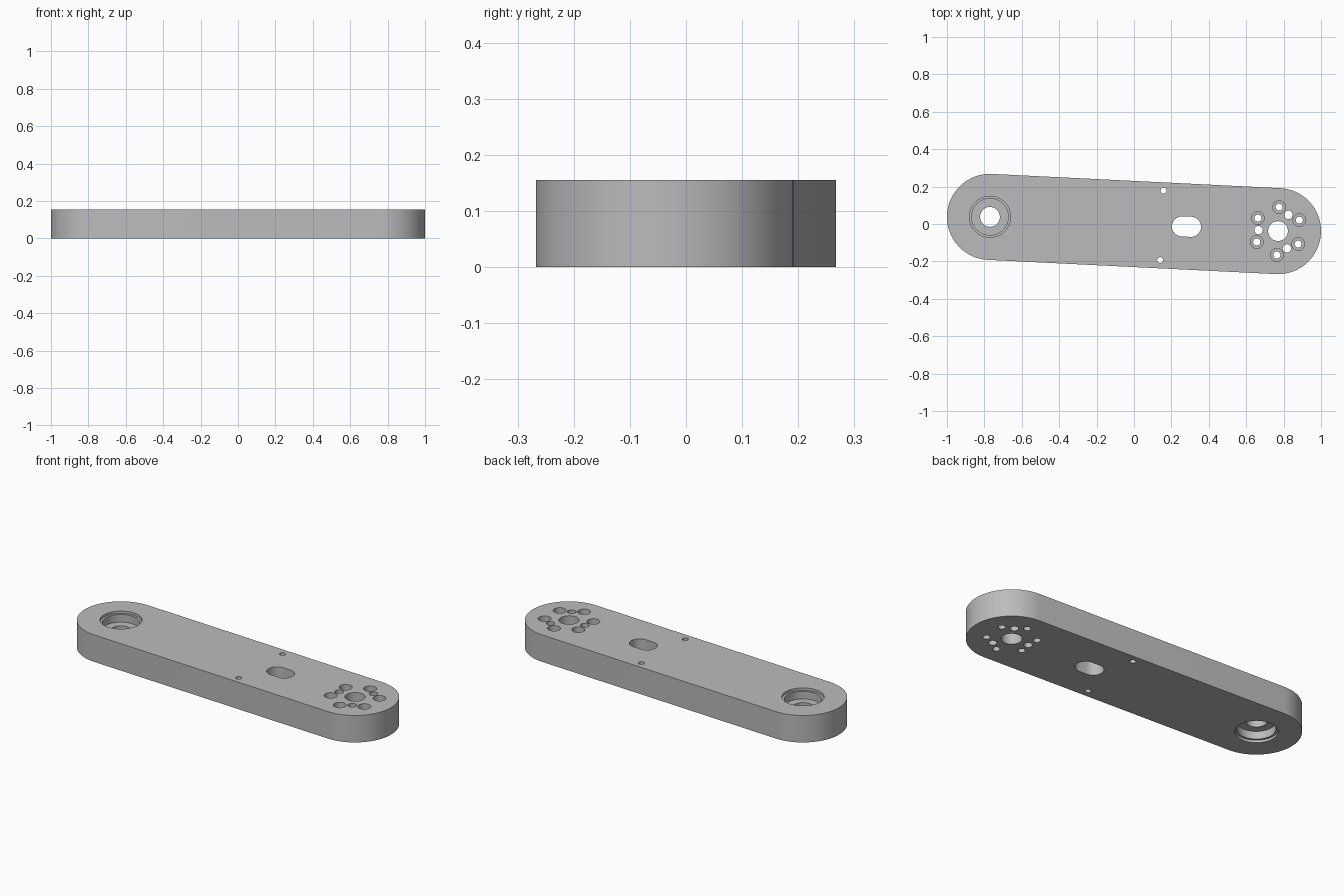
import bpy, bmesh
from math import pi, cos, sin, atan2
from mathutils import Matrix, Vector

cube = bpy.data.objects.get("Cube")
if cube:
    bpy.data.objects.remove(cube, do_unlink=True)

H = 0.155            # plate thickness
R = 0.23             # end radius
X, Y = 0.77, 0.038   # end centre offset
HALF = (X * X + Y * Y) ** 0.5
TILT = Matrix.Rotation(atan2(-Y, X), 4, 'Z')

grey = bpy.data.materials.new("machined grey")
grey.use_nodes = True
grey.diffuse_color = (0.5, 0.5, 0.5, 1)
grey.node_tree.nodes["Principled BSDF"].inputs["Base Color"].default_value = (0.5, 0.5, 0.5, 1)


def stadium(cx, cy, r, half, steps):
    """Outline of two half circles joined by straight sides (a circle if half is 0)."""
    pts = []
    for side in (1, -1):
        start = -pi / 2 if side > 0 else pi / 2
        count = steps + 1 if half else steps
        for i in range(count):
            a = start + pi * i / steps
            pts.append((cx + side * half + r * cos(a), cy + r * sin(a)))
    return pts


def stack(bm, cx, cy, levels, half=0, steps=16):
    """Closed solid through (radius, height) levels."""
    rings = [[bm.verts.new((x, y, z)) for x, y in stadium(cx, cy, r, half, steps)]
             for r, z in levels]
    n = len(rings[0])
    for low, high in zip(rings, rings[1:]):
        for i in range(n):
            j = (i + 1) % n
            bm.faces.new((low[i], low[j], high[j], high[i]))
    bm.faces.new(rings[0][::-1])
    bm.faces.new(rings[-1])


def make(name, bm):
    bm.transform(TILT)
    bmesh.ops.recalc_face_normals(bm, faces=bm.faces)
    mesh = bpy.data.meshes.new(name)
    bm.to_mesh(mesh)
    bm.free()
    mesh.materials.append(grey)
    obj = bpy.data.objects.new(name, mesh)
    bpy.context.collection.objects.link(obj)
    return obj


# Arm body, laid out along x and tilted afterwards
bm = bmesh.new()
stack(bm, 0, 0, [(R, 0), (R, H)], half=HALF, steps=32)
arm = make("link_arm", bm)

# All holes as one cutter made of separate solids
bm = bmesh.new()
LOW, TOP = -0.05, H + 0.05

# Bearing seat, stepped from both faces around a thin web
lip, depth = 0.014, 0.058
stack(bm, -HALF, 0, [(0.11, LOW), (0.11, lip), (0.098, lip), (0.098, depth),
                     (0.053, depth), (0.053, H - depth), (0.098, H - depth),
                     (0.098, H - lip), (0.11, H - lip), (0.11, TOP)], steps=24)

# Shaft hole, counterbored bolt circle and dowel holes
stack(bm, HALF, 0, [(0.053, LOW), (0.053, TOP)])
for k in range(6):
    a = pi / 6 + k * pi / 3
    stack(bm, HALF + 0.128 * cos(a), 0.128 * sin(a),
          [(0.019, LOW), (0.019, 0.07), (0.034, 0.07), (0.034, TOP)], steps=12)
for k in range(3):
    a = pi / 3 + k * 2 * pi / 3
    stack(bm, HALF + 0.104 * cos(a), 0.104 * sin(a), [(0.0225, LOW), (0.0225, TOP)], steps=12)

# Cable slot and the pair of small side holes
stack(bm, 0.281, 0, [(0.054, LOW), (0.054, TOP)], half=0.024)
for side in (1, -1):
    stack(bm, 0.149, side * 0.186, [(0.016, LOW), (0.016, TOP)], steps=10)
cutter = make("hole_cutter", bm)
cutter.hide_render = True

# Cut the holes and bake the result
mod = arm.modifiers.new("holes", 'BOOLEAN')
mod.operation = 'DIFFERENCE'
mod.solver = 'EXACT'
mod.object = cutter
bpy.context.view_layer.objects.active = arm
for o in bpy.context.selected_objects:
    o.select_set(False)
arm.select_set(True)
bpy.ops.object.modifier_apply(modifier=mod.name)
bpy.data.objects.remove(cutter, do_unlink=True)

bpy.ops.object.shade_smooth_by_angle(angle=pi / 6)
